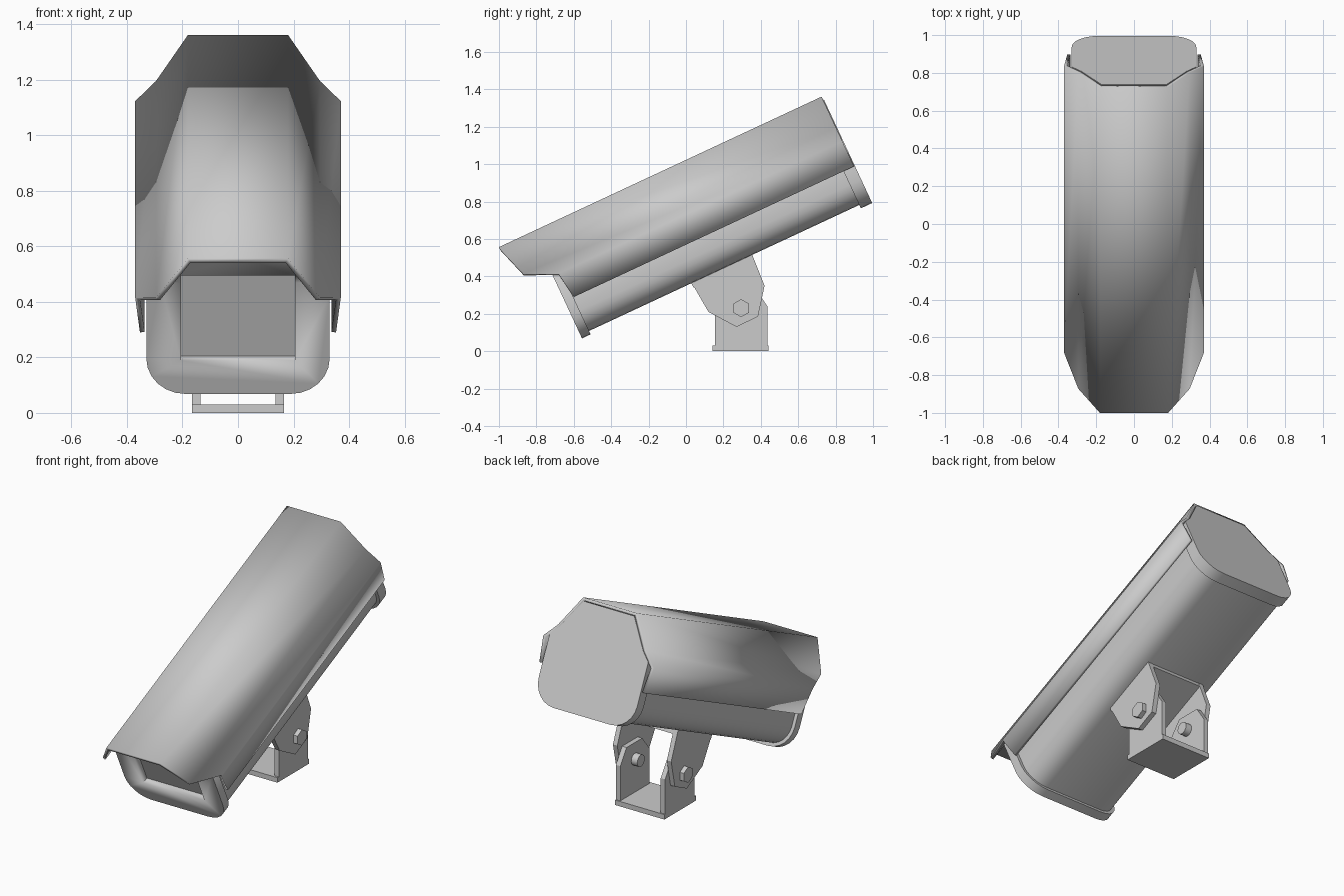
import bpy, bmesh
from math import radians, sin, cos, pi

if "Cube" in bpy.data.objects:
    bpy.data.objects.remove(bpy.data.objects["Cube"], do_unlink=True)

TILT = radians(25)

grey = bpy.data.materials.new("painted grey metal")
grey.use_nodes = True
COLOUR = (0.6, 0.6, 0.6, 1)
grey.diffuse_color = COLOUR
grey.node_tree.nodes["Principled BSDF"].inputs["Base Color"].default_value = COLOUR


def finish(name, bm, angle, tilt=0.0):
    """Turn a bmesh into a named, shaded object."""
    bmesh.ops.recalc_face_normals(bm, faces=bm.faces)
    mesh = bpy.data.meshes.new(name)
    bm.to_mesh(mesh)
    bm.free()
    obj = bpy.data.objects.new(name, mesh)
    bpy.context.collection.objects.link(obj)
    mesh.materials.append(grey)
    obj.rotation_euler.x = tilt
    bpy.ops.object.select_all(action='DESELECT')
    obj.select_set(True)
    bpy.context.view_layer.objects.active = obj
    bpy.ops.object.shade_smooth_by_angle(angle=radians(angle))
    return obj


def prism(name, profile, start, end, axis, angle=30, tilt=0.0):
    """Extrude a closed profile along x (profile is y,z) or y (profile is x,z)."""
    bm = bmesh.new()

    def ring(d):
        return [bm.verts.new((d, a, b) if axis == 'x' else (a, d, b)) for a, b in profile]
    r0, r1 = ring(start), ring(end)
    bm.faces.new(r0)
    bm.faces.new(r1)
    n = len(profile)
    for i in range(n):
        j = (i + 1) % n
        bm.faces.new((r0[i], r0[j], r1[j], r1[i]))
    return finish(name, bm, angle, tilt)


def mirrored(half):
    return half + [(-x, z) for x, z in reversed(half)]


def housing_profile(inset):
    """Chamfered top, rounded lower corners."""
    side, bottom, r = 0.33 - inset, 0.297 + inset, 0.14 - inset
    arc = [(side - r + r * cos(t), bottom + r - r * sin(t))
           for t in [k * pi / 12 for k in range(7)]]
    top = [(0.17 - inset / 2, 0.908 - inset), (0.28 - inset, 0.738 - inset / 2),
           (side, 0.685 - inset / 2)]
    return mirrored(top + arc)


def polygon(cy, cz, r, n):
    return [(cy + r * sin(2 * pi * k / n), cz + r * cos(2 * pi * k / n)) for k in range(n)]


def box(a0, a1, b0, b1):
    return [(a0, b0), (a1, b0), (a1, b1), (a0, b1)]


# Housing: body, rear cap and front bezel
prism("housing_body", housing_profile(0.02), -0.43, 1.18, 'y', 62, TILT)
prism("rear_cap", housing_profile(0), 1.17, 1.237, 'y', 62, TILT)
bezel = prism("front_bezel", housing_profile(0), -0.475, -0.424, 'y', 62, TILT)

# Recessed window in the bezel
cutter = prism("window_cutter", box(-0.205, 0.205, 0.43, 0.767), -0.6, -0.438, 'y', 30, TILT)
cutter.hide_render = True
cutter.hide_viewport = True
cut = bezel.modifiers.new("window", 'BOOLEAN')
cut.object = cutter
cut.solver = 'EXACT'

# Sun hood: folded sheet with a swept-back front edge (x, front, height)
half = [(0.18, -0.672, 0.927), (0.295, -0.615, 0.744), (0.37, -0.443, 0.664), (0.353, -0.421, 0.516)]
fold = [(-x, f, h) for x, f, h in reversed(half)] + half
bm = bmesh.new()
front = [bm.verts.new(p) for p in fold]
back = [bm.verts.new((x, 1.232, h)) for x, f, h in fold]
for i in range(len(fold) - 1):
    bm.faces.new((front[i], front[i + 1], back[i + 1], back[i]))
hood = finish("sun_hood", bm, 62, TILT)
sheet = hood.modifiers.new("sheet", 'SOLIDIFY')
sheet.thickness = 0.017
sheet.use_even_offset = True
# keep the outside where it was drawn
sheet.offset = -1 if hood.data.polygons[3].normal.z > 0 else 1

# Upper bracket: web under the housing and two hanging plates
prism("upper_bracket_web", box(0.18, 0.537, 0.29, 0.322), -0.195, 0.195, 'x', tilt=TILT)
plate = [(0.025, 0.375), (0.12, 0.21), (0.27, 0.13), (0.385, 0.185), (0.42, 0.35), (0.35, 0.525)]
# Lower bracket: foot and two upright legs
prism("lower_bracket_foot", box(0.142, 0.442, 0, 0.03), -0.165, 0.165, 'x')
leg = [(0.155, 0), (0.435, 0), (0.435, 0.24), (0.375, 0.33), (0.225, 0.33), (0.155, 0.24)]

for s, side in ((1, "left"), (-1, "right")):
    prism(side + "_upper_plate", plate, s * 0.166, s * 0.195, 'x')
    prism(side + "_lower_leg", leg, s * 0.135, s * 0.165, 'x')
    prism(side + "_bolt_head", polygon(0.295, 0.23, 0.048, 6), s * 0.19, s * 0.222, 'x')
    prism(side + "_bolt_end", polygon(0.295, 0.23, 0.036, 16), s * 0.095, s * 0.14, 'x')
